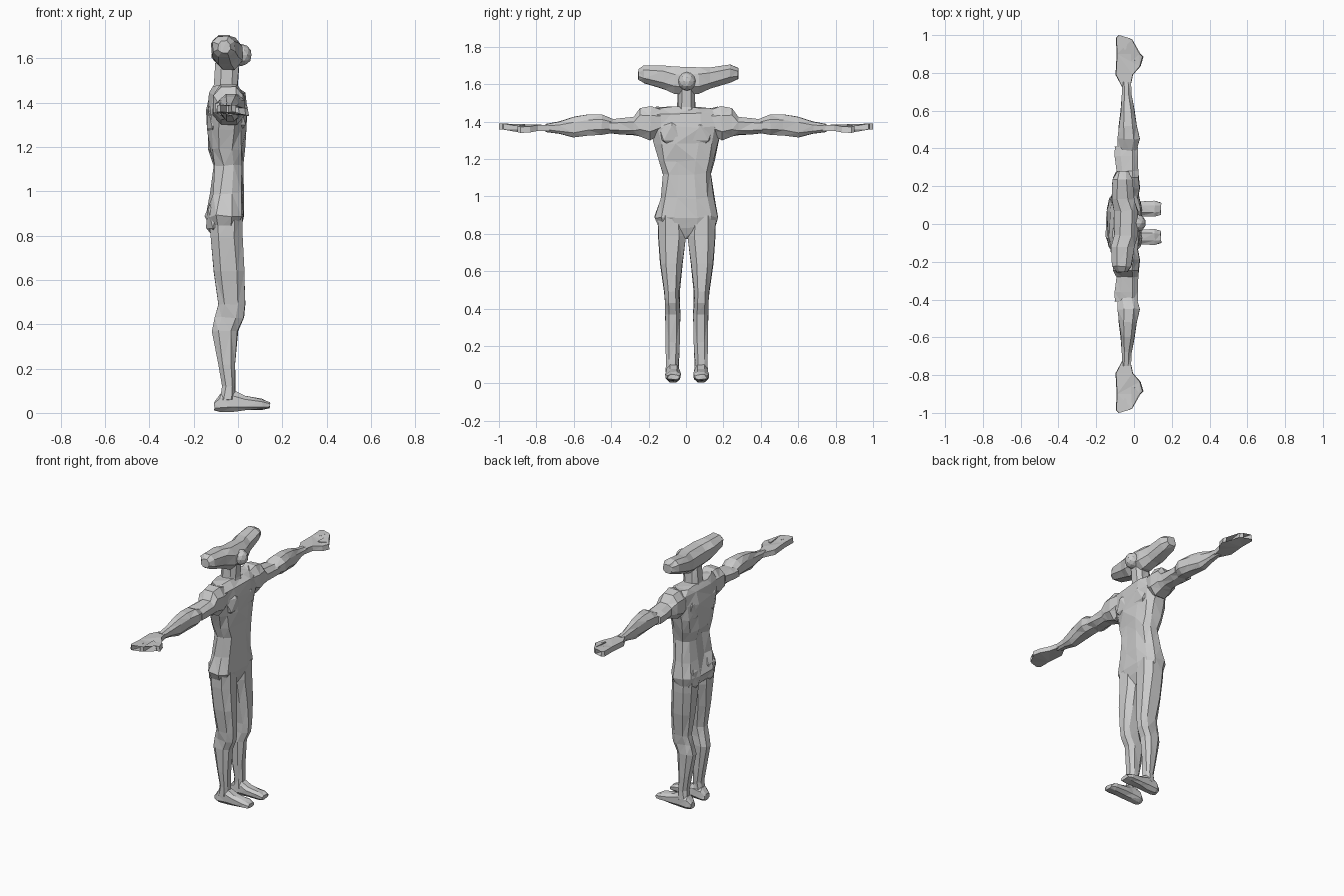
import bpy, bmesh, math, random
from mathutils import Vector, Matrix

random.seed(4)
grey = bpy.data.materials.new("plain_grey")
grey.diffuse_color = (0.6, 0.6, 0.6, 1)


def finish(name, bm, mirror_y=None):
    """Make the object, plus a copy mirrored about y = mirror_y."""
    bmesh.ops.recalc_face_normals(bm, faces=bm.faces)
    names = [name] if mirror_y is None else [name + "_left", name + "_right"]
    for i, n in enumerate(names):
        if i:
            for v in bm.verts:
                v.co.y = 2 * mirror_y - v.co.y
            bmesh.ops.reverse_faces(bm, faces=bm.faces)
        me = bpy.data.meshes.new(n)
        bm.to_mesh(me)
        me.materials.append(grey)
        bpy.context.collection.objects.link(bpy.data.objects.new(n, me))
    bm.free()


def loft(name, axis, sections, sides=8, power=0.8, jitter=0.003, mirror_y=None, shape=None):
    """Skin rounded sections (t, a_min, a_max, b_min, b_max) along an axis."""
    bm = bmesh.new()
    rings = []
    for t, a0, a1, b0, b1 in sections:
        ring = []
        for k in range(sides):
            ang = 2 * math.pi * (k + 0.5) / sides
            c, s = math.cos(ang), math.sin(ang)
            reach = math.cos(math.pi / sides) ** power
            a = (a0 + a1) / 2 + (a1 - a0) / 2 * math.copysign(abs(c) ** power, c) / reach
            b = (b0 + b1) / 2 + (b1 - b0) / 2 * math.copysign(abs(s) ** power, s) / reach
            co = {"x": (t, a, b), "y": (a, t, b), "z": (a, b, t)}[axis]
            co = Vector(co) + Vector([random.uniform(-jitter, jitter) for _ in range(3)])
            ring.append(bm.verts.new(shape(co) if shape else co))
        rings.append(ring)
    for r, q in zip(rings, rings[1:]):
        for k in range(sides):
            j = (k + 1) % sides
            bm.faces.new((r[k], r[j], q[j], q[k]))
    bm.faces.new(rings[0])
    bm.faces.new(rings[-1])
    bmesh.ops.triangulate(bm, faces=bm.faces[:])
    finish(name, bm, mirror_y)


def lump(name, centre, size, mirror_y=None, subdivisions=1):
    bm = bmesh.new()
    bmesh.ops.create_icosphere(bm, subdivisions=subdivisions, radius=1,
                               matrix=Matrix.Translation(centre) @ Matrix.Diagonal((*size, 1)))
    finish(name, bm, mirror_y)


def spine_groove(co):
    # sink the middle of the back and belly slightly
    if abs(co.y) < 0.05:
        co.x += 0.022 if co.x < -0.05 else -0.006
    return co


# Trunk from crotch to shoulders
loft("torso", "z", [
    (0.775, -0.09, -0.01, -0.035, 0.045),
    (0.83, -0.13, 0.01, -0.145, 0.15),
    (0.89, -0.15, 0.03, -0.165, 0.165),
    (0.99, -0.125, 0.025, -0.14, 0.148),
    (1.12, -0.115, 0.03, -0.125, 0.13),
    (1.19, -0.13, 0.028, -0.145, 0.15),
    (1.28, -0.14, 0.035, -0.17, 0.175),
    (1.37, -0.14, 0.04, -0.19, 0.195),
    (1.44, -0.13, 0.03, -0.2, 0.2),
    (1.475, -0.11, -0.01, -0.16, 0.165),
], sides=12, power=0.75, jitter=0.006, shape=spine_groove)
lump("chest_muscle", (-0.005, 0.075, 1.34), (0.055, 0.085, 0.09), 0)
lump("shoulder_blade", (-0.105, 0.085, 1.33), (0.04, 0.07, 0.1), 0)
lump("buttock", (-0.1, 0.075, 0.88), (0.05, 0.075, 0.1), 0)

# Arms, thicker at shoulder and forearm
loft("upper_arm", "y", [
    (0.13, -0.11, 0.02, 1.34, 1.46),
    (0.19, -0.115, 0.03, 1.30, 1.48),
    (0.245, -0.11, 0.025, 1.32, 1.47),
    (0.28, -0.09, 0.02, 1.33, 1.425),
    (0.36, -0.1, 0.02, 1.335, 1.415),
    (0.41, -0.1, 0.02, 1.34, 1.41),
], mirror_y=0)
loft("forearm", "y", [
    (0.375, -0.085, 0.01, 1.345, 1.405),
    (0.45, -0.085, 0.03, 1.33, 1.435),
    (0.52, -0.08, 0.018, 1.325, 1.44),
    (0.6, -0.07, 0.003, 1.315, 1.425),
    (0.68, -0.063, -0.012, 1.335, 1.4),
    (0.75, -0.06, -0.018, 1.345, 1.385),
], mirror_y=0)

# Hands: an extruded outline of palm, fingers and thumb
outline = [(-0.06, 0.72), (-0.02, 0.72), (-0.005, 0.79), (0.035, 0.835), (0.05, 0.885),
           (0.035, 0.9), (0.005, 0.865), (-0.015, 0.86), (-0.008, 0.975), (-0.028, 0.985),
           (-0.042, 0.925), (-0.052, 0.925), (-0.066, 0.955), (-0.08, 1.0),
           (-0.096, 0.985), (-0.092, 0.9), (-0.098, 0.79)]
bm = bmesh.new()
mid = Vector((-0.045, 0.86, 0))
low, high = [], []
for x, y in outline:
    z = 1.368 - max(0, x + 0.01) * 0.25 + (y - 0.8) * 0.03
    top = Vector((x, y, 0)).lerp(mid, 0.06)
    low.append(bm.verts.new((x, y, z - 0.016)))
    high.append(bm.verts.new((top.x, y, z + 0.016)))
bm.faces.new(low)
bm.faces.new(high)
for k in range(len(low)):
    j = (k + 1) % len(low)
    bm.faces.new((low[k], low[j], high[j], high[k]))
bmesh.ops.triangulate(bm, faces=bm.faces[:])
finish("hand", bm, 0)

# Legs with knee in front and calf behind
loft("leg", "z", [
    (0.06, -0.08, -0.012, 0.045, 0.115),
    (0.12, -0.07, -0.012, 0.047, 0.115),
    (0.22, -0.09, -0.012, 0.042, 0.118),
    (0.37, -0.12, -0.002, 0.04, 0.118),
    (0.43, -0.105, 0.025, 0.044, 0.118),
    (0.49, -0.09, 0.032, 0.043, 0.126),
    (0.64, -0.11, 0.027, 0.026, 0.145),
    (0.79, -0.125, 0.02, 0.006, 0.157),
    (0.9, -0.13, 0.02, 0.015, 0.155),
], mirror_y=0.004)

# Feet pointing forward
loft("foot", "x", [
    (-0.105, 0.055, 0.105, 0.012, 0.05),
    (-0.08, 0.045, 0.117, 0.004, 0.085),
    (-0.02, 0.045, 0.117, 0.006, 0.1),
    (0.03, 0.042, 0.12, 0.014, 0.075),
    (0.11, 0.04, 0.122, 0.016, 0.062),
    (0.143, 0.05, 0.113, 0.022, 0.048),
], mirror_y=0.006)

# Neck and wide hammer-shaped head
loft("neck", "z", [
    (1.42, -0.125, 0.01, -0.075, 0.08),
    (1.48, -0.11, 0.0, -0.045, 0.05),
    (1.58, -0.1, 0.005, -0.04, 0.045),
])
loft("head", "y", [
    (-0.256, -0.09, -0.035, 1.625, 1.68),
    (-0.225, -0.115, -0.015, 1.605, 1.7),
    (-0.12, -0.12, 0.0, 1.575, 1.7),
    (-0.06, -0.105, 0.02, 1.55, 1.692),
    (0.07, -0.105, 0.02, 1.55, 1.688),
    (0.13, -0.12, 0.0, 1.575, 1.69),
    (0.235, -0.115, -0.01, 1.61, 1.705),
    (0.28, -0.09, -0.03, 1.63, 1.685),
], power=0.85)
lump("round_nose", (0.015, 0.005, 1.615), (0.048, 0.048, 0.05), None, 2)
